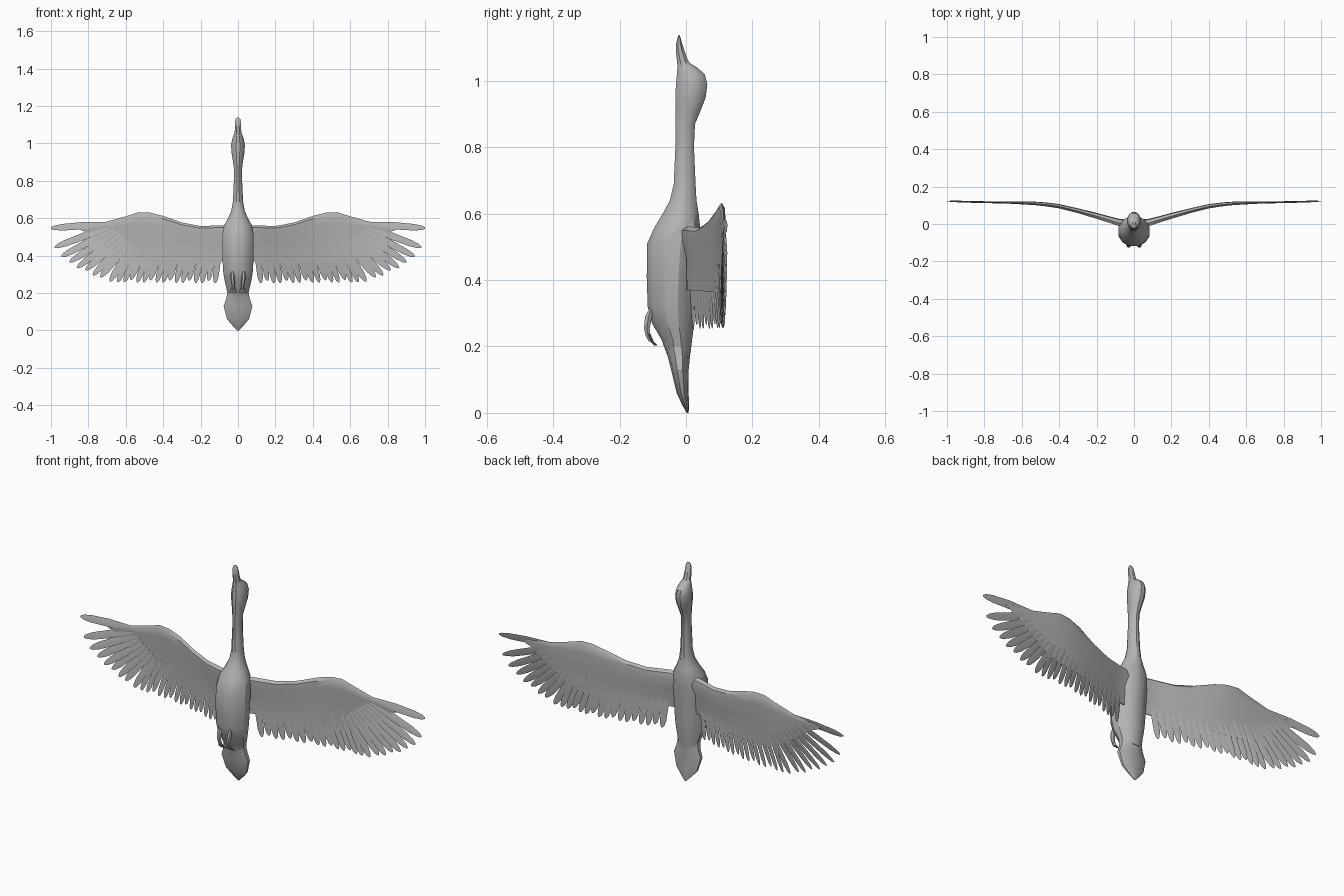
import bpy, bmesh, math
from mathutils import Vector

cube = bpy.data.objects.get("Cube")
if cube:
    bpy.data.objects.remove(cube, do_unlink=True)

grey = bpy.data.materials.new("plumage grey")
grey.use_nodes = True
grey.diffuse_color = (0.45, 0.45, 0.45, 1)
grey.node_tree.nodes["Principled BSDF"].inputs["Base Color"].default_value = (0.45, 0.45, 0.45, 1)


def loft(bm, rings):
    """Skin a list of closed point rings and cap both ends."""
    loops = [[bm.verts.new(p) for p in ring] for ring in rings]
    n = len(loops[0])
    for a, b in zip(loops, loops[1:]):
        for i in range(n):
            j = (i + 1) % n
            bm.faces.new((a[i], a[j], b[j], b[i]))
    bm.faces.new(loops[0])
    bm.faces.new(loops[-1])


def finish(name, bm, mirror=False, angle=30):
    bmesh.ops.recalc_face_normals(bm, faces=bm.faces)
    mesh = bpy.data.meshes.new(name)
    bm.to_mesh(mesh)
    bm.free()
    mesh.materials.append(grey)
    obj = bpy.data.objects.new(name, mesh)
    bpy.context.collection.objects.link(obj)
    if mirror:
        obj.modifiers.new("Mirror", "MIRROR").use_clip = False
    bpy.ops.object.select_all(action="DESELECT")
    obj.select_set(True)
    bpy.context.view_layer.objects.active = obj
    bpy.ops.object.shade_smooth_by_angle(angle=math.radians(angle))
    return obj


def curve(points):
    """Piecewise linear function through (x, value) points."""
    def f(x):
        for (x0, a), (x1, b) in zip(points, points[1:]):
            if x <= x1:
                return a + (b - a) * (x - x0) / (x1 - x0)
        return points[-1][1]
    return f


def oval_rings(sections, sides=12):
    """Rings from (z, belly y, back y, half width)."""
    turns = [math.tau * (i + 0.5) / sides for i in range(sides)]
    return [[(w * math.cos(t), (f + b) / 2 + (b - f) / 2 * math.sin(t), z) for t in turns]
            for z, f, b, w in sections]


# Body from rump to breast, neck and head
body = bmesh.new()
loft(body, oval_rings([
    (0.18, -0.06, 0.015, 0.055), (0.22, -0.075, 0.02, 0.063), (0.27, -0.105, 0.027, 0.075),
    (0.32, -0.118, 0.03, 0.083), (0.41, -0.121, 0.035, 0.087), (0.51, -0.12, 0.045, 0.087),
    (0.56, -0.097, 0.045, 0.078), (0.60, -0.072, 0.04, 0.055), (0.64, -0.05, 0.033, 0.037),
    (0.69, -0.038, 0.03, 0.028), (0.80, -0.033, 0.025, 0.023), (0.87, -0.033, 0.028, 0.023),
    (0.91, -0.033, 0.045, 0.029), (0.95, -0.034, 0.061, 0.036), (0.99, -0.032, 0.066, 0.038),
    (1.02, -0.029, 0.058, 0.033), (1.04, -0.027, 0.035, 0.026), (1.055, -0.026, 0.01, 0.02)]))
finish("body", body)

# Beak
beak = bmesh.new()
loft(beak, oval_rings([
    (1.04, -0.027, 0.02, 0.022), (1.065, -0.029, 0.006, 0.019), (1.09, -0.032, -0.003, 0.018),
    (1.115, -0.03, -0.012, 0.017), (1.13, -0.026, -0.016, 0.013), (1.138, -0.023, -0.019, 0.006)], 8))
finish("beak", beak)

# Fan shaped tail
tail = bmesh.new()
loft(tail, oval_rings([
    (0.0, 0.002, 0.008, 0.004), (0.025, -0.012, 0.009, 0.03), (0.06, -0.028, 0.008, 0.062),
    (0.13, -0.045, 0.008, 0.081), (0.17, -0.055, 0.012, 0.066), (0.21, -0.07, 0.016, 0.058)], 10))
finish("tail", tail)

# Wing shape: leading edge, trailing edge of the arm, dihedral and thickness
lead = curve([(0.02, .55), (.08, .562), (.2, .558), (.3, .577), (.4, .612), (.47, .63),
              (.53, .632), (.6, .61), (.7, .582), (.8, .565), (.86, .56)])
trail = curve([(0.02, .37), (.1, .37), (.5, .36), (.6, .385), (.7, .45), (.8, .52), (.86, .545)])
lift = curve([(0.02, .005), (.08, .01), (.2, .045), (.3, .072), (.4, .096), (.5, .11),
              (.6, .113), (.8, .118), (1.0, .122)])
thick = curve([(0.02, .05), (.1, .04), (.3, .028), (.5, .022), (.7, .01), (.86, .004)])

arm = bmesh.new()
rings = []
for x in (.02, .08, .14, .2, .3, .4, .47, .53, .6, .7, .8, .86):
    z0, z1, y, t = lead(x), trail(x), lift(x), thick(x)
    # chord fraction and offset in thicknesses, round the section
    outline = [(0, -.1), (.06, .3), (.2, .42), (.5, .1), (1, -.05), (1, -.15), (.5, -.2),
               (.2, -.5), (.06, -.5)]
    rings.append([(x, y + o * t, z0 + (z1 - z0) * c) for c, o in outline])
loft(arm, rings)
finish("wings", arm, mirror=True)


def feather(bm, root, tip, width, twist):
    """Thin tapered blade hanging from root (x, z) to tip (x, z)."""
    a = Vector((root[0], lift(root[0]) - 0.002, root[1]))
    b = Vector((tip[0], lift(tip[0]), tip[1]))
    along = (b - a).normalized()
    side = along.cross(Vector((0, 1, 0))).normalized()
    up = side.cross(along)
    side, up = side * math.cos(twist) + up * math.sin(twist), up * math.cos(twist)
    rings = []
    for t, w in ((0, .55), (.45, 1), (.8, .9), (.94, .6), (1, .2)):
        mid, h = a.lerp(b, t), 0.003 * (1 - 0.7 * t)
        rings.append([mid + side * w * width, mid + up * h, mid - side * w * width, mid - up * h])
    loft(bm, rings)


# Inner flight feathers
inner = bmesh.new()
count = 16
for i in range(count):
    x = 0.1 + 0.46 * i / (count - 1)
    end = 0.252 + 0.012 * (i % 3 == 1) + 0.012 * x
    feather(inner, (x, 0.45), (x + 0.01 + 0.13 * x, end), 0.0175, 0.3)
finish("inner_feathers", inner, mirror=True)

# Splayed flight feathers at the wing tip
outer = bmesh.new()
tips = [(.685, .262), (.735, .285), (.775, .295), (.815, .322), (.86, .335),
        (.9, .365), (.945, .395), (.98, .445), (1.0, .547)]
for i, tip in enumerate(tips):
    f = i / (len(tips) - 1)
    feather(outer, (0.56 + 0.14 * f, 0.46 + 0.11 * f), tip, 0.02, 0.25)
finish("outer_feathers", outer, mirror=True)

# Legs folded against the belly, with webbed feet
legs = bmesh.new()
loft(legs, [[(x + r * math.cos(k * math.tau / 6), y + r * math.sin(k * math.tau / 6), z)
             for k in range(6)]
            for x, y, z, r in ((.03, -.105, .315, .006), (.03, -.113, .29, .012),
                               (.027, -.118, .255, .01), (.024, -.114, .23, .008),
                               (.024, -.105, .215, .008))])
loft(legs, [[(.025 - w, y, z), (.025, y - .006, z), (.025 + w, y, z), (.025, y + .005, z)]
            for y, z, w in ((-.113, .24, .007), (-.102, .215, .017), (-.09, .203, .022))])
finish("legs", legs, mirror=True)
